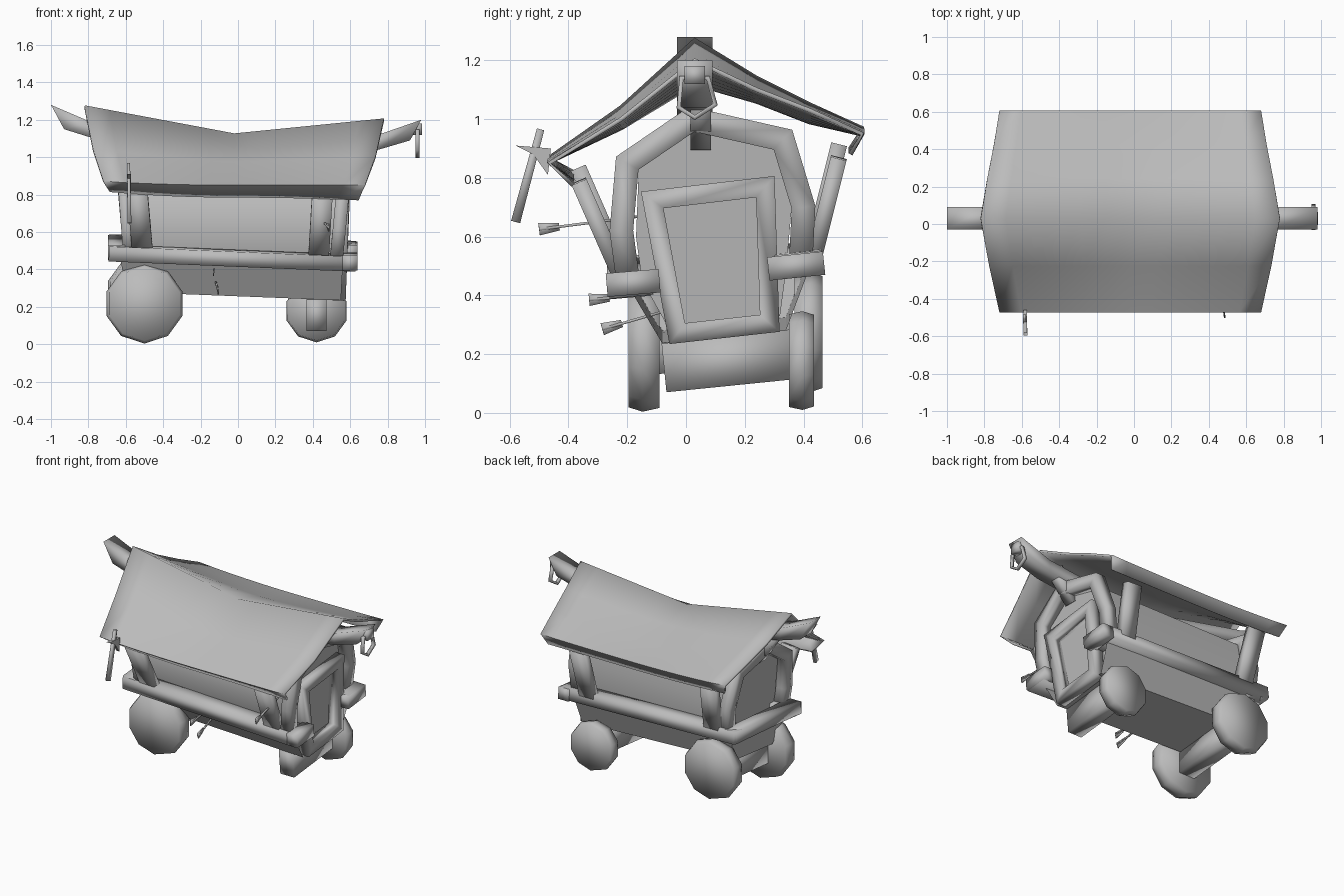
import bpy, bmesh, math
from mathutils import Vector

cube = bpy.data.objects.get("Cube")
if cube:
    bpy.data.objects.remove(cube)

mat = bpy.data.materials.new("plain grey")
mat.use_nodes = True
GREY = (0.5, 0.5, 0.5, 1)
mat.diffuse_color = GREY
mat.use_backface_culling = True
mat.node_tree.nodes["Principled BSDF"].inputs["Base Color"].default_value = GREY


def finish(name, bm, angle=100, inward=False):
    bmesh.ops.recalc_face_normals(bm, faces=bm.faces)
    if inward:
        bmesh.ops.reverse_faces(bm, faces=bm.faces)
    mesh = bpy.data.meshes.new(name)
    bm.to_mesh(mesh)
    bm.free()
    ob = bpy.data.objects.new(name, mesh)
    bpy.context.collection.objects.link(ob)
    mesh.materials.append(mat)
    bpy.ops.object.select_all(action='DESELECT')
    ob.select_set(True)
    bpy.context.view_layer.objects.active = ob
    bpy.ops.object.shade_smooth_by_angle(angle=math.radians(angle))
    return ob


def loft(name, sections, wrap=True, caps=(0, -1), loop=False, angle=100, inward=False):
    """Skin a list of cross-sections, each a list of points."""
    bm = bmesh.new()
    rows = [[bm.verts.new(p) for p in s] for s in sections]
    n = len(rows[0])
    pairs = list(zip(rows, rows[1:])) + ([(rows[-1], rows[0])] if loop else [])
    for a, b in pairs:
        for i in range(n if wrap else n - 1):
            j = (i + 1) % n
            bm.faces.new((a[i], a[j], b[j], b[i]))
    for cap in caps:
        bm.faces.new(rows[cap])
    return finish(name, bm, angle, inward)


def bar(name, p, q, w, h, side=(1, 0, 0), taper=1.0):
    """Square timber from p to q; w is measured along side."""
    p, q = Vector(p), Vector(q)
    d = (q - p).normalized()
    s = (Vector(side) - d * d.dot(Vector(side))).normalized()
    u = d.cross(s)
    corners = ((-1, -1), (1, -1), (1, 1), (-1, 1))
    return loft(name, [[c + (s * a * w + u * b * h) * k / 2 for a, b in corners]
                       for c, k in ((p, 1), (q, taper))])


def frame(name, pts, x, lean, width, depth, loop=False):
    """Mitred timber frame following points in the y-z plane."""
    P = [Vector(p) for p in pts]
    n, secs = len(P), []
    for i, c in enumerate(P):
        a = P[i - 1] if loop or i else c
        b = P[(i + 1) % n] if loop or i < n - 1 else c
        d0 = (c - a).normalized() if a != c else (b - c).normalized()
        d1 = (b - c).normalized() if b != c else d0
        t = (d0 + d1).normalized()
        nrm = Vector((-t.y, t.x)) * (width / 2 / max(t.dot(d0), 0.5))
        xc = x + lean * (c.y - 0.5)
        secs.append([(xc + sx * depth / 2, c.x + sn * nrm.x, c.y + sn * nrm.y)
                     for sx, sn in ((-1, -1), (1, -1), (1, 1), (-1, 1))])
    return loft(name, secs, loop=loop, caps=() if loop else (0, -1))


# Sagging roof sheet with flared ends and eaves that curl under:
# y, half length, height at left end, middle, right end, flare power
roof_rows = [(-.385, .665, .82, .79, .775, 2), (-.465, .70, .87, .85, .85, 2),
             (-.22, .755, 1.04, .97, 1.0, 1.4), (.03, .80, 1.27, 1.12, 1.2, 1),
             (.24, .765, 1.14, 1.06, 1.1, 1.4), (.42, .73, 1.05, .99, 1.03, 1.6),
             (.60, .70, .97, .945, .95, 2), (.56, .67, .90, .88, .88, 2)]
sections = []
for y, half, za, zm, zb, power in roof_rows:
    row = []
    for i in range(13):
        u = i / 6 - 1
        row.append((-0.02 + u * half, y, zm + ((zb if u > 0 else za) - zm) * abs(u) ** power))
    sections.append(row)
roof = loft("roof", sections, wrap=False, caps=(), angle=89)
solid = roof.modifiers.new("thickness", 'SOLIDIFY')
solid.thickness = 0.015
solid.offset = 0

# Bent ridge beam with slanted ends
loft("ridge_beam", [[(xt, -.03, zt), (xt, .09, zt), (xb, .09, zb), (xb, -.03, zb)]
                    for xt, zt, xb, zb in ((-1, 1.28, -.93, 1.15), (-.79, 1.19, -.77, 1.1),
                                           (0, 1.03, 0, .95), (.75, 1.12, .75, 1.04),
                                           (.98, 1.2, .92, 1.09))])

# Hollow cabin room with an arched section, its one-sided walls facing inward
cabin = [(-.06, .29), (-.15, .45), (-.17, .6), (-.16, .85), (.02, .97),
         (.30, .92), (.36, .7), (.34, .48), (.32, .33)]
loft("cabin", [[(x + lean * (z - .5), y, z) for y, z in cabin]
               for x, lean in ((-.55, -.1), (.51, .08))], angle=60, inward=True)

# Timber arches at both ends
arch = [(-.20, .47), (-.22, .62), (-.2, .85), (.02, 1.0), (.33, .93), (.40, .7), (.39, .5)]
for side, x, lean in (("right", -.58, -.08), ("left", .53, .1)):
    frame(side + "_arch", arch, x, lean, .08, .07)
    bar(side + "_king_post", (x, .05, .92), (x + lean * 1.5, .05, 1.1), .08, .07)

# Skewed frame of the open doorway
door = [(-.115, .725), (.27, .77), (.285, .305), (-.03, .27)]
frame("door_frame", door, .55, .04, .065, .07, loop=True)

# Tapered wagon bed, open at the doorway
loft("bed", [[(x1, -.19, zt), (x0, -.08, zb), (x0, .34, zb + .045), (x1, .41, zt + .045)]
             for x0, x1, zb, zt in ((-.60, -.63, .28, .47), (.55, .56, .235, .42))],
     wrap=False, caps=(0,), angle=60)

# Deck rails around the bed, leaving a gap for the door
bar("front_rail", (-.69, -.19, .49), (.63, -.19, .435), .15, .08, side=(0, 1, .1))
bar("back_rail", (-.69, .385, .54), (.63, .385, .505), .16, .08, side=(0, 1, .1))
bar("end_rail", (-.65, -.25, .49), (-.65, .45, .545), .09, .08)
bar("front_rail_stub", (.60, -.27, .435), (.60, -.09, .45), .08, .08)
bar("back_rail_stub", (.60, .28, .49), (.60, .47, .51), .08, .08)

# Leaning roof posts
for label, x, xt in (("right", -.51, -.54), ("left", .43, .45)):
    drop = .045 * (x + .51)
    bar(label + "_front_post", (x, -.22, .50 - drop), (xt, -.365, .83 - drop), .11, .055)
    bar(label + "_back_post", (x, .43, .55 - drop), (xt, .52, .91 - drop), .11, .055)


# Chunky ten-sided wheels, slightly domed outward
def wheel(name, x, z, y_in, y_out, r):
    profile = ((.94, y_in), (1, y_in + (y_out - y_in) * .55), (.93, y_out))
    loft(name, [[(x + r * k * math.sin(a), y, z - r * k * math.cos(a))
                 for a in (math.tau * i / 10 for i in range(10))] for k, y in profile])


wheel("front_big_wheel", -.5, .217, -.09, -.195, .213)
wheel("back_big_wheel", -.5, .275, .37, .465, .205)
wheel("back_small_wheel", .42, .178, .35, .435, .168)

# Axles; one end of the left axle has no wheel
bar("right_axle", (-.5, -.12, .20), (-.5, .40, .25), .12, .14)
bar("left_axle", (.42, -.075, .155), (.42, .37, .20), .105, .17)

# Hanging five-sided lantern loop and its hook
frame("lantern_loop", [(.03, 1.005), (-.025, 1.04), (-.015, 1.14), (.075, 1.14), (.1, 1.05)],
      .96, 0, .014, .02, loop=True)
bar("lantern_hook", (.93, .03, 1.15), (.985, .03, 1.15), .07, .06, side=(0, 1, 0))

# Axe stuck in the eave
bar("axe_handle", (-.58, -.58, .65), (-.585, -.495, .965), .02, .032, taper=.8)
loft("axe_head", [[(x, -.58, .91), (x, -.46, .90), (x, -.47, .81), (x, -.52, .88)]
                  for x in (-.592, -.572)], angle=30)


# Arrows with one flat, swept feather
def arrow(name, tail, tip):
    tail, tip = Vector(tail), Vector(tip)
    bar(name + "_shaft", tail, tip, .009, .009)
    end = tail.lerp(tip, .07 / (tip - tail).length)
    bar(name + "_feather", tail, end, .006, .042, taper=.6)


arrow("upper_arrow", (.485, -.5, .625), (.44, -.15, .67))
arrow("middle_arrow", (-.13, -.33, .385), (-.13, -.1, .405))
arrow("lower_arrow", (-.105, -.285, .285), (-.125, -.06, .35))
